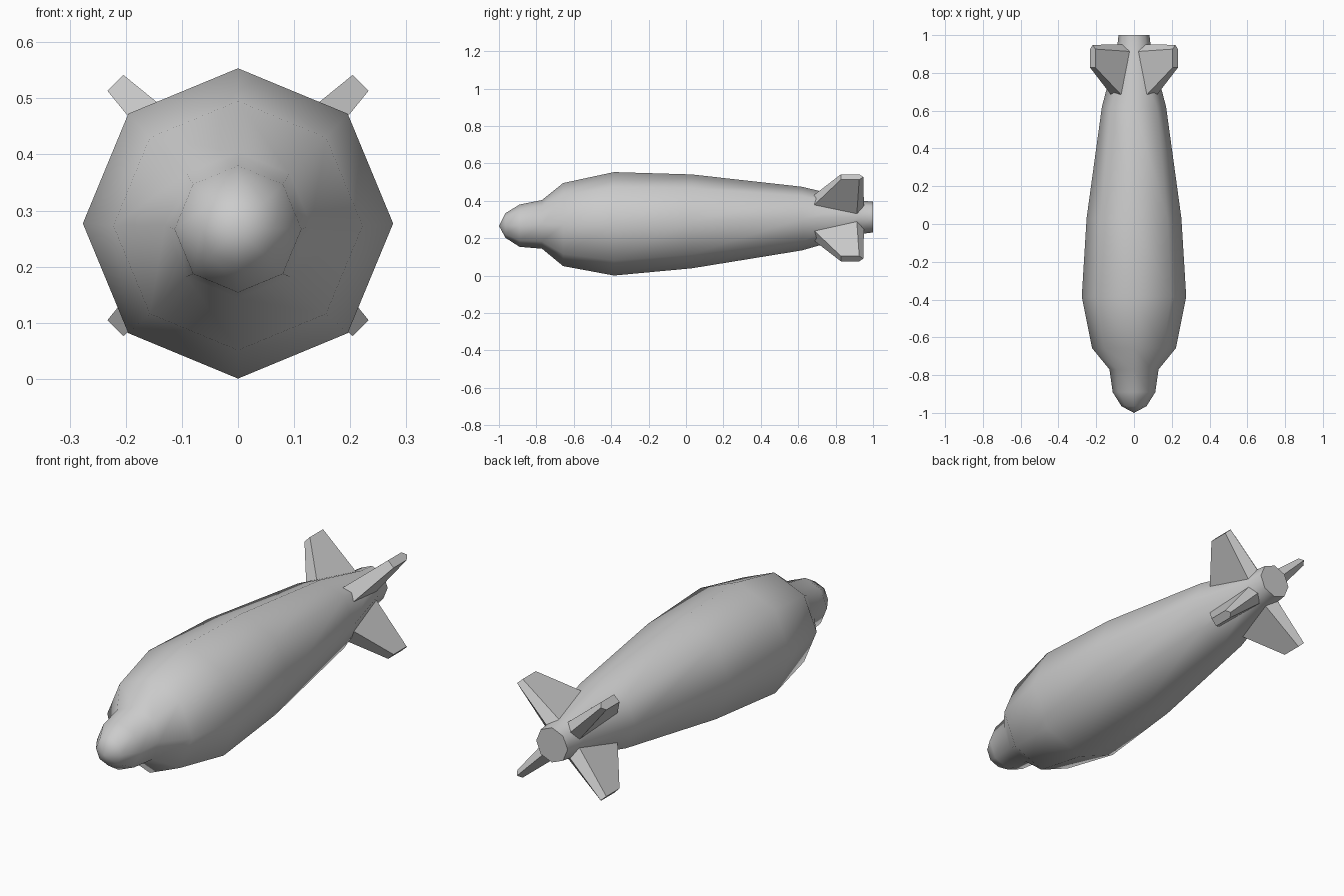
import bpy, bmesh, math
from mathutils import Vector

cube = bpy.data.objects.get("Cube")
if cube:
    bpy.data.objects.remove(cube, do_unlink=True)

grey = bpy.data.materials.new("plain grey")
grey.use_nodes = True
grey.diffuse_color = (0.6, 0.6, 0.6, 1)
grey.node_tree.nodes["Principled BSDF"].inputs["Base Color"].default_value = (0.6, 0.6, 0.6, 1)


def loft(name, rings, angle, tip=None):
    """Skin equal rings of points; close the ends with a tip point or a cap."""
    bm = bmesh.new()
    loops = [[bm.verts.new(p) for p in ring] for ring in rings]
    n = len(loops[0])
    for a, b in zip(loops, loops[1:]):
        for i in range(n):
            j = (i + 1) % n
            bm.faces.new((a[i], a[j], b[j], b[i]))
    if tip:
        point = bm.verts.new(tip)
        for i in range(n):
            bm.faces.new((point, loops[0][(i + 1) % n], loops[0][i]))
    else:
        bm.faces.new(loops[0])
    bm.faces.new(loops[-1])
    bmesh.ops.recalc_face_normals(bm, faces=bm.faces)
    mesh = bpy.data.meshes.new(name)
    bm.to_mesh(mesh)
    bm.free()
    mesh.materials.append(grey)
    obj = bpy.data.objects.new(name, mesh)
    bpy.context.collection.objects.link(obj)
    bpy.ops.object.select_all(action='DESELECT')
    obj.select_set(True)
    bpy.context.view_layer.objects.active = obj
    bpy.ops.object.shade_smooth_by_angle(angle=math.radians(angle))
    return obj


# Eight-sided body: y, radius, centre height of each ring
SIDES = 8
profile = [(-0.965, 0.066, 0.268), (-0.89, 0.113, 0.267), (-0.77, 0.130, 0.274),
           (-0.657, 0.222, 0.273), (-0.385, 0.2765, 0.277), (0.03, 0.251, 0.290),
           (0.62, 0.170, 0.305), (0.92, 0.091, 0.312), (1.0, 0.082, 0.313)]
corners = [math.tau * i / SIDES for i in range(SIDES)]
loft("body", [[(r * math.cos(a), y, z + r * math.sin(a)) for a in corners]
              for y, r, z in profile], 62, tip=(0, -1, 0.266))

# Four tapered tail fins on the diagonals
CENTRE = Vector((0, 0, 0.309))


def fin_section(direction, radius, half, front, back, end):
    side = Vector((-direction.z, 0, direction.x))
    outline = [(-half, front), (half, front), (half, back), (0, end), (-half, back)]
    return [CENTRE + direction * radius + side * s + Vector((0, y, 0)) for s, y in outline]


for label, degrees in (("upper_left", 45), ("upper_right", 135),
                       ("lower_right", 225), ("lower_left", 315)):
    a = math.radians(degrees)
    d = Vector((math.cos(a), 0, math.sin(a)))
    loft(label + "_fin", [fin_section(d, 0.05, 0.047, 0.615, 0.912, 0.952),
                          fin_section(d, 0.309, 0.020, 0.828, 0.926, 0.948)], 30)
